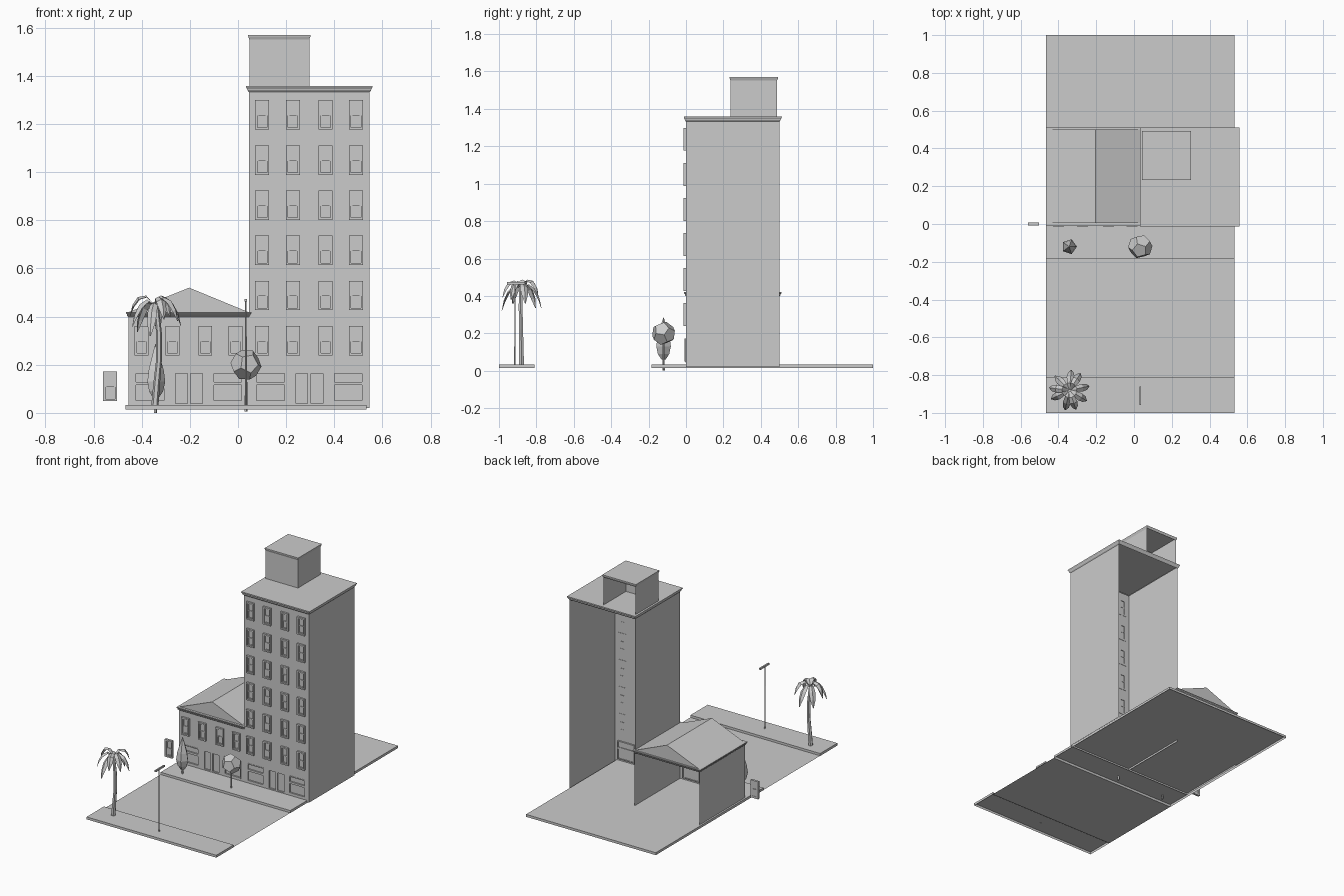
import bpy, bmesh, math
from mathutils import Vector, Matrix

if "Cube" in bpy.data.objects:
    bpy.data.objects.remove(bpy.data.objects["Cube"])

# the whole model is one plain grey
GREY = bpy.data.materials.new("plain_grey")
GREY.diffuse_color = (0.6, 0.6, 0.6, 1)
GREY.use_nodes = True
GREY.node_tree.nodes["Principled BSDF"].inputs["Base Color"].default_value = GREY.diffuse_color

def finish(name, bm):
    me = bpy.data.meshes.new(name)
    bm.to_mesh(me)
    bm.free()
    me.materials.append(GREY)
    ob = bpy.data.objects.new(name, me)
    bpy.context.collection.objects.link(ob)
    return ob

def quad(bm, pts):
    return bm.faces.new([bm.verts.new(p) for p in pts])

def box(bm, x0, x1, y0, y1, z0, z1, skip=""):
    """Box; skip letters drop sides: F front, B back, L left, R right, T top, U under."""
    sides = {
        "F": [(x0, y0, z0), (x1, y0, z0), (x1, y0, z1), (x0, y0, z1)],
        "B": [(x1, y1, z0), (x0, y1, z0), (x0, y1, z1), (x1, y1, z1)],
        "L": [(x0, y1, z0), (x0, y0, z0), (x0, y0, z1), (x0, y1, z1)],
        "R": [(x1, y0, z0), (x1, y1, z0), (x1, y1, z1), (x1, y0, z1)],
        "T": [(x0, y0, z1), (x1, y0, z1), (x1, y1, z1), (x0, y1, z1)],
        "U": [(x0, y1, z0), (x1, y1, z0), (x1, y0, z0), (x0, y0, z0)]}
    for k, p in sides.items():
        if k not in skip:
            quad(bm, p)

def frame(bm, x0, x1, z0, z1, w, yf, yb):
    box(bm, x0, x0 + w, yf, yb, z0, z1)
    box(bm, x1 - w, x1, yf, yb, z0, z1)
    box(bm, x0 + w, x1 - w, yf, yb, z0, z0 + w, "LR")
    box(bm, x0 + w, x1 - w, yf, yb, z1 - w, z1, "LR")

def pane(bm, x0, x1, z0, z1, w, yf, yb, yg):
    """Frame round a glass sheet."""
    frame(bm, x0, x1, z0, z1, w, yf, yb)
    quad(bm, [(x0 + w, yg, z0 + w), (x1 - w, yg, z0 + w),
              (x1 - w, yg, z1 - w), (x0 + w, yg, z1 - w)])

def sash_window(bm, cx, cz, dy=0.0):
    x0, x1, z0, z1 = cx - .029, cx + .029, cz - .061, cz + .061
    w = .009
    frame(bm, x0, x1, z0, z1, w, dy - .013, dy + .002)
    pane(bm, x0 + w, x1 - w, cz - .003, z1 - w, .005, dy - .007, dy + .002, dy - .002)
    pane(bm, x0 + w, x1 - w, z0 + w, cz + .003, .005, dy - .004, dy + .002, dy)

COLS = (.1, .228, .364, .49)
ROWS = [.30 + .1875 * i for i in range(6)]
SHOPS = ((.07, .20), (.393, .522))
DOOR = (.233, .36)

def facade(name, ox, rows, top):
    # wall sheet with openings, side walls, no back
    holes = [(ox + c - .027, ox + c + .027, r - .059, r + .059) for c in COLS for r in rows]
    holes += [(ox + a, ox + b, .045, .17) for a, b in SHOPS]
    holes.append((ox + DOOR[0], ox + DOOR[1], .033, .17))
    xs = sorted({ox + .045, ox + .547} | {h[i] for h in holes for i in (0, 1)})
    zs = sorted({.02, top} | {h[i] for h in holes for i in (2, 3)})
    bm = bmesh.new()
    for a, b in zip(xs, xs[1:]):
        for c, d in zip(zs, zs[1:]):
            mx, mz = (a + b) / 2, (c + d) / 2
            if not any(h[0] < mx < h[1] and h[2] < mz < h[3] for h in holes):
                quad(bm, [(a, 0, c), (b, 0, c), (b, 0, d), (a, 0, d)])
    box(bm, ox + .045, ox + .547, 0, .5, .02, top, "FBTU")
    bmesh.ops.remove_doubles(bm, verts=bm.verts, dist=1e-5)
    finish(name + "_walls", bm)
    # upper windows
    bm = bmesh.new()
    for c in COLS:
        for r in rows:
            sash_window(bm, ox + c, r)
    finish(name + "_windows", bm)
    # shop windows with transom, double door
    bm = bmesh.new()
    for a, b in SHOPS:
        pane(bm, ox + a, ox + b, .122, .17, .007, -.002, .012, .008)
        pane(bm, ox + a, ox + b, .045, .122, .007, -.002, .012, .008)
    mid = sum(DOOR) / 2
    for a, b in ((DOOR[0], mid), (mid, DOOR[1])):
        pane(bm, ox + a, ox + b, .033, .17, .007, 0, .012, .009)
    finish(name + "_shopfront", bm)

def cornice(name, x0, x1, y0, y1, steps):
    """Stepped rings (offset, z) with a roof lid on top."""
    bm = bmesh.new()
    rings = [[bm.verts.new(p) for p in ((x0 - o, y0 - o, z), (x1 + o, y0 - o, z),
                                        (x1 + o, y1 + o, z), (x0 - o, y1 + o, z))]
             for o, z in steps]
    for a, b in zip(rings, rings[1:]):
        for i in range(4):
            j = (i + 1) % 4
            bm.faces.new((a[i], a[j], b[j], b[i]))
    bm.faces.new(rings[-1])
    finish(name, bm)

# tall and low buildings
facade("tower", 0, ROWS, 1.345)
facade("low_house", -.5, ROWS[:1], .41)
cornice("tower_cornice", .045, .547, 0, .5,
        [(0, 1.332), (.006, 1.340), (.007, 1.345), (.012, 1.353), (.012, 1.358)])
cornice("low_cornice", -.455, .045, 0, .5,
        [(0, .398), (.006, .404), (.006, .409), (.011, .415), (.011, .42)])

# gable roof
bm = bmesh.new()
a, b, c = [[Vector((x, y, z)) for y in (.005, .5)] for x, z in ((-.45, .42), (-.203, .52), (.04, .42))]
quad(bm, [a[0], b[0], b[1], a[1]])
quad(bm, [b[0], c[0], c[1], b[1]])
quad(bm, [a[0], c[0], b[0]])
quad(bm, [c[1], a[1], b[1]])
bmesh.ops.remove_doubles(bm, verts=bm.verts, dist=1e-5)
bmesh.ops.recalc_face_normals(bm, faces=bm.faces)
finish("gable_roof", bm)

# rooftop room, open at the back
bm = bmesh.new()
box(bm, .047, .296, .238, .487, 1.358, 1.56, "BTU")
finish("rooftop_room", bm)
cornice("rooftop_cornice", .047, .296, .238, .487, [(0, 1.551), (.005, 1.564), (.005, 1.57)])

# loose window beside the house
bm = bmesh.new()
sash_window(bm, -.531, .11, .005)
finish("loose_window", bm)

# pavements and road
for name, y0, y1 in (("rear_pavement", -.185, 1), ("front_pavement", -1, -.81)):
    bm = bmesh.new()
    box(bm, -.467, .533, y0, y1, .015, .032, "U")
    finish(name, bm)
bm = bmesh.new()
quad(bm, [(-.467, -.81, .016), (.533, -.81, .016), (.533, -.185, .016), (-.467, -.185, .016)])
finish("road", bm)

def lathe(name, path, sides):
    """Stack of polygons: (x, y, z, radius)."""
    bm = bmesh.new()
    rings = [[bm.verts.new((x + r * math.cos(t * math.tau / sides),
                            y + r * math.sin(t * math.tau / sides), z))
              for t in range(sides)] for x, y, z, r in path]
    for a, b in zip(rings, rings[1:]):
        for i in range(sides):
            j = (i + 1) % sides
            bm.faces.new((a[i], a[j], b[j], b[i]))
    bm.faces.new(rings[0][::-1])
    bm.faces.new(rings[-1])
    bmesh.ops.remove_doubles(bm, verts=bm.verts, dist=1e-4)
    return finish(name, bm)

# cypress
X, Y = -.343, -.12
lathe("cypress_trunk", [(X, Y, 0, .007), (X, Y, .09, .006)], 5)
lathe("cypress_leaves", [(X, Y, z, r) for z, r in
      ((.06, .012), (.09, .032), (.13, .041), (.18, .034), (.24, .016), (.288, .00002))], 5)

# round tree with a twelve-sided crown
X, Y = .033, -.12
lathe("round_tree_trunk", [(X, Y, .005, .007), (X, Y, .16, .005)], 5)
bm = bmesh.new()
g = (1 + 5 ** .5) / 2
s = (-1, 1)
pts = [(i, j, k) for i in s for j in s for k in s]
for i in s:
    for j in s:
        pts += [(0, i / g, j * g), (i / g, j * g, 0), (i * g, 0, j / g)]
turn = Matrix.Rotation(.4, 3, 'X') @ Matrix.Rotation(.5, 3, 'Y')
for p in pts:
    bm.verts.new(Vector((X, Y, .2)) + turn @ Vector(p) * (.065 / 3 ** .5))
bmesh.ops.convex_hull(bm, input=bm.verts)
bmesh.ops.dissolve_limit(bm, angle_limit=.05, verts=bm.verts, edges=bm.edges)
finish("round_tree_crown", bm)

# palm: bent trunk and drooping folded fronds
lathe("palm_trunk", [(-.345, -.88, .032, .015), (-.338, -.88, .12, .014), (-.328, -.882, .22, .012),
                     (-.328, -.884, .33, .012), (-.340, -.885, .45, .010)], 6)
bm = bmesh.new()
N = 9
for n in range(N):
    t = n * math.tau / N + .2 + .12 * math.sin(n * 2.3)
    out, side = Vector((math.cos(t), math.sin(t), 0)), Vector((-math.sin(t), math.cos(t), 0))
    lift = .02 * math.sin(n * 1.9)
    rows = []
    for r, z, w in ((.004, .445, .005), (.04, .472, .015), (.075, .452, .021), (.097, .41, .016), (.108, .36, .002)):
        c = Vector((-.342, -.88, z + lift * r / .05)) + out * r
        drop = Vector((0, 0, -w * .5)) - out * w * .3
        rows.append([bm.verts.new(c - side * w + drop), bm.verts.new(c), bm.verts.new(c + side * w + drop)])
    for a, b in zip(rows, rows[1:]):
        for i in (0, 1):
            bm.faces.new((a[i], b[i], b[i + 1], a[i + 1]))
finish("palm_fronds", bm)

# street lamp
lathe("lamp_pole", [(.033, -.915, .03, .004), (.033, -.915, .465, .003)], 6)
bm = bmesh.new()
box(bm, .028, .038, -.958, -.86, .462, .474)
finish("lamp_head", bm)
